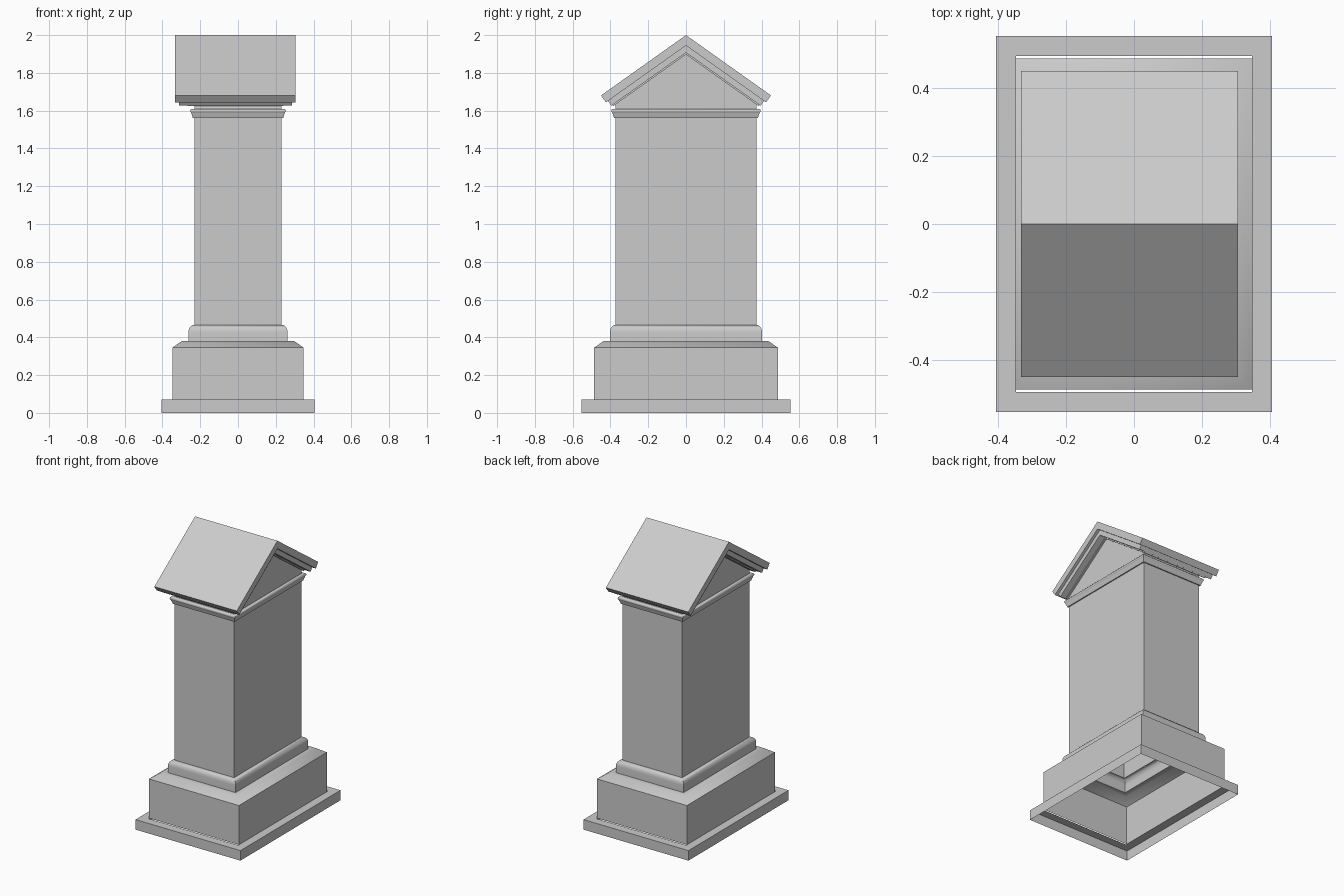
import bpy
import bmesh
import math

if "Cube" in bpy.data.objects:
    bpy.data.objects.remove(bpy.data.objects["Cube"])

# Single stone colour
stone = bpy.data.materials.new("pale_grey_stone")
stone.use_nodes = True
COLOUR = (0.6, 0.6, 0.6, 1)
stone.diffuse_color = COLOUR
stone.node_tree.nodes["Principled BSDF"].inputs["Base Color"].default_value = COLOUR

DEPTH_EXTRA = 0.142   # the monument is this much deeper than wide, per half
SHAFT = 0.231         # half width of the shaft
PITCH = 0.71          # roof rise over run
ROOF_X = -0.0135      # the roof sits slightly off centre


def finish(name, bm, fix_normals=False):
    if fix_normals:
        bmesh.ops.recalc_face_normals(bm, faces=bm.faces)
    mesh = bpy.data.meshes.new(name)
    bm.to_mesh(mesh)
    bm.free()
    mesh.materials.append(stone)
    obj = bpy.data.objects.new(name, mesh)
    bpy.context.collection.objects.link(obj)
    bpy.ops.object.select_all(action="DESELECT")
    obj.select_set(True)
    bpy.context.view_layer.objects.active = obj
    bpy.ops.object.shade_smooth_by_angle(angle=math.radians(55))
    return obj


def loft(name, profile, extra=DEPTH_EXTRA):
    """Hollow rectangular shell through (half width, height) points."""
    bm = bmesh.new()
    rings = []
    for w, z in profile:
        d = w + extra
        rings.append([bm.verts.new((sx * w, sy * d, z))
                      for sx, sy in ((-1, -1), (1, -1), (1, 1), (-1, 1))])
    for low, high in zip(rings, rings[1:]):
        for i in range(4):
            j = (i + 1) % 4
            bm.faces.new((low[i], low[j], high[j], high[i]))
    return finish(name, bm)


def prism(name, outline, half_x, centre_x=0):
    """Solid made by stretching a (y, z) outline along x."""
    bm = bmesh.new()
    left, right = [[bm.verts.new((centre_x + s * half_x, y, z)) for y, z in outline]
                   for s in (-1, 1)]
    bm.faces.new(left)
    bm.faces.new(right)
    for i in range(len(outline)):
        j = (i + 1) % len(outline)
        bm.faces.new((left[i], left[j], right[j], right[i]))
    return finish(name, bm, True)


def roof_layer(name, apex, thick, eave, half_x):
    """Bent slab with square-cut eaves."""
    a = math.atan(PITCH)
    low_y = eave - thick * math.sin(a)
    top_z = apex - PITCH * eave
    low_z = top_z - thick * math.cos(a)
    outline = [(0, apex), (eave, top_z), (low_y, low_z), (0, apex - thick / math.cos(a)),
               (-low_y, low_z), (-eave, top_z)]
    return prism(name, outline, half_x, ROOF_X)


# Stepped base, open underneath
loft("plinth", [(0.406, 0), (0.406, 0.07), (0.347, 0.07)], 0.147)
loft("base_block", [(0.348, 0.07), (0.348, 0.345), (0.298, 0.38), (0.26, 0.38)], 0.139)

# Rounded moulding at the foot of the shaft
quarter = [math.radians(15 * i) for i in range(7)]
foot = [(0.262, 0.38)]
foot += [(0.234 + 0.028 * math.cos(t), 0.428 + 0.037 * math.sin(t)) for t in quarter]
loft("foot_moulding", foot + [(SHAFT, 0.465)], 0.14)

loft("shaft", [(SHAFT, 0.465), (SHAFT, 1.56)])

# Crown moulding with a small rounded lip
lip = [math.radians(-60 + 30 * i) for i in range(6)]
crown = [(SHAFT, 1.56), (0.239, 1.56), (0.242, 1.572), (0.247, 1.584)]
crown += [(0.243 + 0.010 * math.cos(t), 1.599 + 0.011 * math.sin(t)) for t in lip]
loft("crown_moulding", crown + [(SHAFT, 1.61)])

# Gable wall and layered roof
side = SHAFT + DEPTH_EXTRA
peak = 1.9
shoulder = peak - PITCH * side
prism("gable", [(-side, 1.61), (side, 1.61), (side, shoulder), (0, peak), (-side, shoulder)], SHAFT)
roof_layer("roof_slab", 2.0, 0.045, 0.45, 0.319)
roof_layer("roof_under_slab", 1.945, 0.031, 0.413, 0.299)
roof_layer("roof_inner_trim", 1.907, 0.008, 0.39, 0.255)
